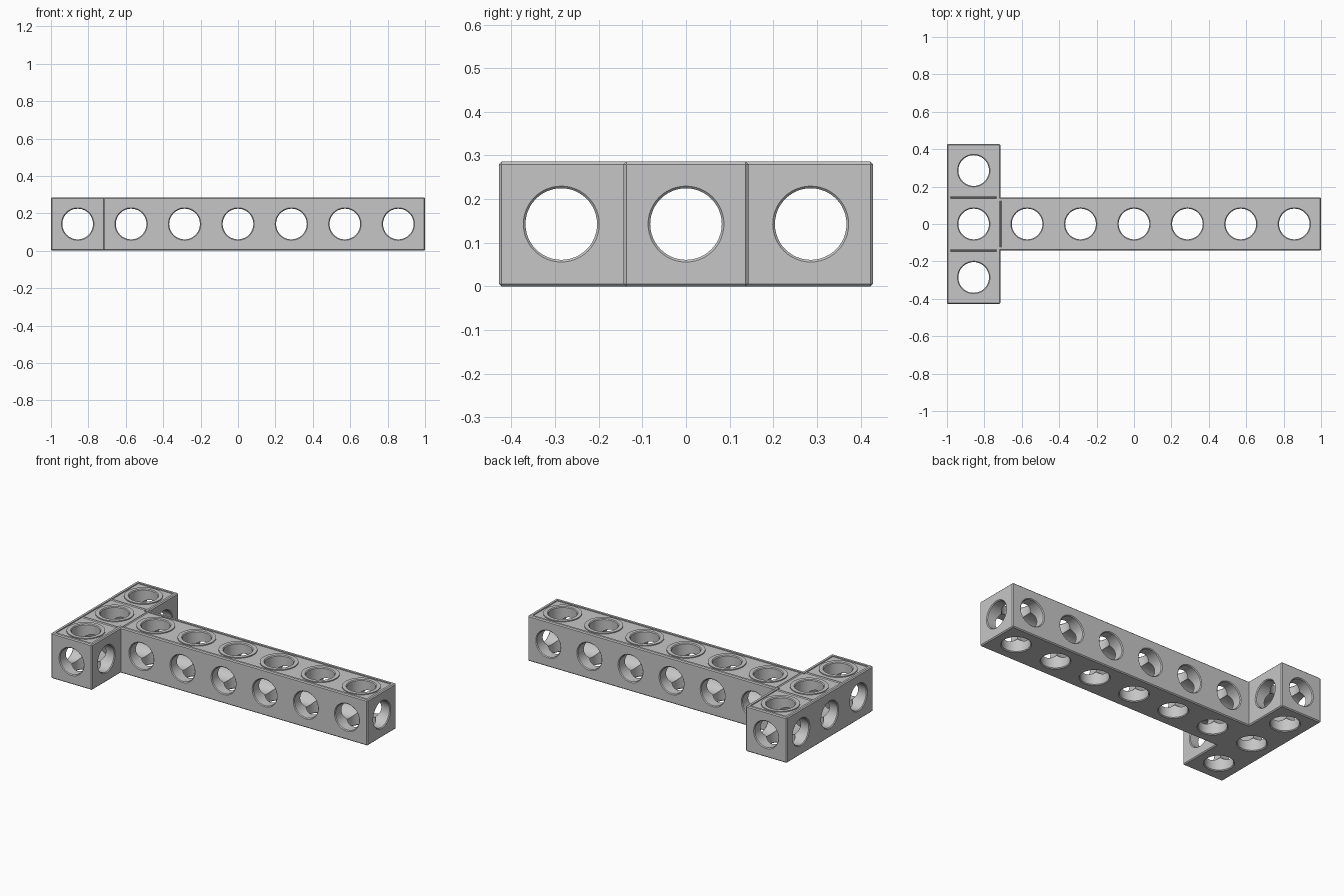
import bpy, bmesh, math
from mathutils import Matrix, Vector

if "Cube" in bpy.data.objects:
    bpy.data.objects.remove(bpy.data.objects["Cube"], do_unlink=True)

P = 2 / 7            # hole spacing
H = P / 2            # half of one cell
R = 0.082            # hole radius
EDGE = 0.006         # chamfer
RIM, DEPTH = 0.02, 0.006
HEAD_X, NECK_X = -1 + H, -1 + P

grey = bpy.data.materials.new("light grey")
grey.use_nodes = True
grey.diffuse_color = (0.565, 0.565, 0.565, 1)
grey.node_tree.nodes["Principled BSDF"].inputs["Base Color"].default_value = grey.diffuse_color


def make_object(name, bm):
    bmesh.ops.recalc_face_normals(bm, faces=bm.faces)
    mesh = bpy.data.meshes.new(name)
    bm.to_mesh(mesh)
    bm.free()
    mesh.materials.append(grey)
    ob = bpy.data.objects.new(name, mesh)
    bpy.context.collection.objects.link(ob)
    return ob


def t_prism(inset, z, height):
    """T-shaped block, inset from the full outline."""
    bm = bmesh.new()
    half = [(NECK_X - inset, -3 * H + inset), (NECK_X - inset, -H + inset),
            (1 - inset, -H + inset)]
    half.insert(0, (-1 + inset, -3 * H + inset))
    outline = half + [(x, -y) for x, y in reversed(half)]
    base = bm.faces.new([bm.verts.new((x, y, z)) for x, y in outline])
    top = bmesh.ops.extrude_face_region(bm, geom=[base])
    bmesh.ops.translate(bm, vec=(0, 0, height),
                        verts=[v for v in top["geom"] if isinstance(v, bmesh.types.BMVert)])
    bmesh.ops.recalc_face_normals(bm, faces=bm.faces)
    return bm


def add_bore(bm, centre, axis, half, sides=48):
    """Closed drill shape along an axis, flared at both mouths."""
    turn = Vector((0, 0, 1)).rotation_difference(Vector(axis)).to_matrix()
    flare, lip = 0.02, 0.005
    profile = [(-half - flare, R + lip + flare), (-half + lip, R),
               (half - lip, R), (half + flare, R + lip + flare)]
    rings = []
    for z, r in profile:
        rings.append([bm.verts.new(Vector(centre) + turn @ Vector(
            (r * math.cos(a), r * math.sin(a), z)))
            for a in (math.tau * i / sides for i in range(sides))])
    for low, high in zip(rings, rings[1:]):
        for i in range(sides):
            j = (i + 1) % sides
            bm.faces.new((low[i], low[j], high[j], high[i]))
    bm.faces.new(rings[0][::-1])
    bm.faces.new(rings[-1])


def add_ridge(bm, x, y, axis, length):
    """Square bar on edge, its upper half showing above the pocket floor."""
    place = Matrix.Translation((x, y, P - DEPTH))
    turn = Matrix.Rotation(math.pi / 2, 4, axis)
    if axis == 'Y':
        # bar along x
        turn = turn @ Matrix.Rotation(0, 4, 'Z')
    size = DEPTH - 0.0005
    bmesh.ops.create_cone(bm, cap_ends=True, segments=4, radius1=size, radius2=size,
                          depth=length, matrix=place @ turn)


def cut(ob, cutter):
    mod = ob.modifiers.new("cut", 'BOOLEAN')
    mod.operation, mod.solver, mod.object = 'DIFFERENCE', 'EXACT', cutter
    bpy.context.view_layer.objects.active = ob
    bpy.ops.object.modifier_apply(modifier=mod.name)
    bpy.data.objects.remove(cutter, do_unlink=True)


# T-shaped beam with chamfered outer edges
bm = t_prism(0, 0, P)
bmesh.ops.bevel(bm, geom=[e for e in bm.edges if e.is_convex], offset=EDGE,
                offset_type='OFFSET', segments=1, profile=0.5, affect='EDGES')
beam = make_object("t_beam", bm)

cells = [(HEAD_X + i * P, 0) for i in range(7)] + [(HEAD_X, P), (HEAD_X, -P)]

# Shallow top pocket, keeping ridges between head cells and collars round holes
pocket = make_object("top_pocket", t_prism(RIM, P - DEPTH, 0.05))
bm = bmesh.new()
for s in (-1, 1):
    add_ridge(bm, HEAD_X, s * H, 'Y', P - RIM)
add_ridge(bm, NECK_X, 0, 'X', P - 1.5 * RIM)
for x, y in cells:
    bmesh.ops.create_cone(bm, cap_ends=True, segments=48, radius1=0.11, radius2=0.11,
                          depth=0.4, matrix=Matrix.Translation((x, y, P)))
cut(pocket, make_object("collars_and_ridges", bm))
cut(beam, pocket)

# Vertical, crosswise and lengthwise holes
bm = bmesh.new()
for x, y in cells:
    add_bore(bm, (x, y, H), (0, 0, 1), H)
cut(beam, make_object("vertical_holes", bm))

bm = bmesh.new()
for i in range(7):
    add_bore(bm, (HEAD_X + i * P, 0, H), (0, 1, 0), H if i else 3 * H)
cut(beam, make_object("cross_holes", bm))

bm = bmesh.new()
add_bore(bm, (0, 0, H), (1, 0, 0), 1)
for s in (-1, 1):
    add_bore(bm, (HEAD_X, s * P, H), (1, 0, 0), H)
cut(beam, make_object("long_holes", bm))

# Smooth bores, crisp edges
bpy.ops.object.select_all(action='DESELECT')
beam.select_set(True)
bpy.context.view_layer.objects.active = beam
bpy.ops.object.shade_smooth_by_angle(angle=math.radians(30))
